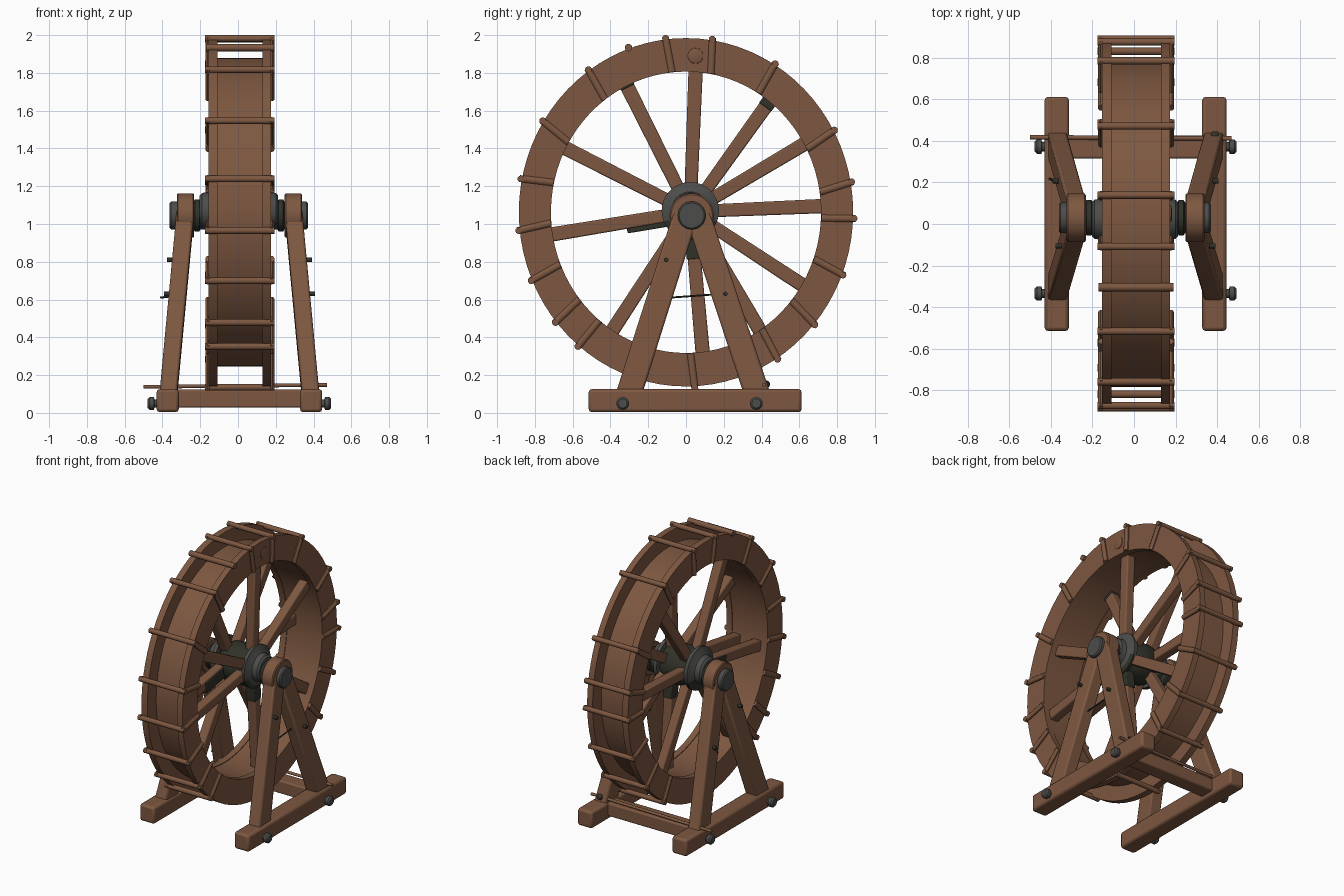
import bpy, bmesh, math, random
from mathutils import Vector

if "Cube" in bpy.data.objects:
    bpy.data.objects.remove(bpy.data.objects["Cube"])

random.seed(4)

def material(name, rgb):
    m = bpy.data.materials.new(name)
    m.diffuse_color = (*rgb, 1)
    m.use_nodes = True
    m.node_tree.nodes["Principled BSDF"].inputs["Base Color"].default_value = m.diffuse_color
    return m

WOOD = material("brown wood", (0.205, 0.096, 0.052))
IRON = material("dark grey iron", (0.072, 0.072, 0.070))
MOSS = material("dark olive grime", (0.030, 0.032, 0.022))

CY, CZ, RY, RZ = 0.0, 1.062, 0.885, 0.922     # wheel centre and slightly oval radii
AY, AZ = 0.03, 1.045                          # axle centre
X = Vector((1, 0, 0))

def finish(name, bm, mat, bevel=0):
    bmesh.ops.remove_doubles(bm, verts=bm.verts, dist=1e-5)
    bmesh.ops.recalc_face_normals(bm, faces=bm.faces)
    me = bpy.data.meshes.new(name)
    bm.to_mesh(me)
    bm.free()
    me.materials.append(mat)
    for p in me.polygons:
        p.use_smooth = True
    me.set_sharp_from_angle(angle=math.radians(35))
    ob = bpy.data.objects.new(name, me)
    bpy.context.collection.objects.link(ob)
    if bevel:
        b = ob.modifiers.new("bevel", "BEVEL")
        b.width, b.segments = bevel, 2
    return ob

def bar(bm, p, q, w, t, ref=X, n=4, w2=None):
    """Prism from p to q: t wide along ref, w wide across it, n sides."""
    p, q = Vector(p), Vector(q)
    d = (q - p).normalized()
    u = (ref - d * ref.dot(d)).normalized()
    v = d.cross(u)
    k = 1 / math.cos(math.pi / n) if n == 4 else 1
    rings = []
    for c, ww in ((p, w), (q, w2 or w)):
        rings.append([bm.verts.new(c + u * (math.cos(a) * t / 2 * k) + v * (math.sin(a) * ww / 2 * k))
                      for a in [(i + 0.5) * 2 * math.pi / n for i in range(n)]])
    a, b = rings
    bm.faces.new(a)
    bm.faces.new(b[::-1])
    for i in range(n):
        j = (i + 1) % n
        bm.faces.new((a[i], b[i], b[j], a[j]))

def lathe(name, prof, mat, cy, cz, sy=1, sz=1, n=32, closed=False, bevel=0):
    """Spin a profile of (x, radius) points around the x axis."""
    bm = bmesh.new()
    rows = [[bm.verts.new((x, cy + math.cos(2 * math.pi * i / n) * r * sy,
                           cz + math.sin(2 * math.pi * i / n) * r * sz)) for i in range(n)]
            for x, r in prof]
    for k in range(len(rows) if closed else len(rows) - 1):
        a, b = rows[k], rows[(k + 1) % len(rows)]
        for i in range(n):
            j = (i + 1) % n
            bm.faces.new((a[i], a[j], b[j], b[i]))
    if not closed:
        bm.faces.new(rows[0])
        bm.faces.new(rows[-1][::-1])
    return finish(name, bm, mat, bevel)

def on_wheel(x, deg, r):
    a = math.radians(deg)
    return Vector((x, CY + math.cos(a) * r * RY, CZ + math.sin(a) * r * RZ))

# Wheel: two side rims and the drum between them
for name, x0, x1 in (("left_rim", -0.155, -0.108), ("right_rim", 0.13, 0.174)):
    lathe(name, [(x0, 0.808), (x1, 0.808), (x1, 1.0), (x0, 1.0)], WOOD,
          CY, CZ, RY, RZ, 80, True)
lathe("drum", [(-0.112, 0.813), (0.134, 0.813), (0.134, 0.886), (-0.112, 0.886)], WOOD,
      CY, CZ, RY, RZ, 80, True)

# Paddle rods wrapping round the rims
for deg in (97, 81, 58, 28, 10, -2, -21, -40, -57, -87, 230, 219, 203, 186, 169, 148.5, 125.5):
    bm = bmesh.new()
    lean = random.uniform(-2, 2)
    xl, xr = -0.158, 0.178
    bar(bm, on_wheel(xl - 0.018, deg, 1.006), on_wheel(xr + 0.016, deg, 1.006),
        0.036, 0.036, Vector((0, 0.6, 0.8)), 12)
    for x in (xl, xr):
        bar(bm, on_wheel(x, deg, 1.015), on_wheel(x, deg + lean, 0.81), 0.038, 0.03, X, 12)
    finish("paddle_rod", bm, WOOD)
bm = bmesh.new()
bar(bm, on_wheel(-0.17, 110, 1.006), on_wheel(0.19, 110, 1.006), 0.04, 0.04, Vector((0, 0.6, 0.8)), 12)
finish("short_paddle_rod", bm, WOOD)

# Round wooden peg on the right rim
lathe("rim_peg", [(0.16, 0.045), (0.178, 0.04), (0.184, 0.02)], WOOD, 0.05, 1.89, n=24)

# Spokes in two alternating layers, with grimy sleeves on some
hub_c = Vector((0, 0.02, 1.065))
LAYERS = {"left": (-0.07, (116, 52, 2.5, -57, 237, 189)),
          "right": (0.095, (86, 29, -31, -83, 189, 153))}
GRIME = {-83: (0.08, 0.27), 189: (0.08, 0.4), 52: (0.91, 0.99), 116: (0.95, 0.99)}
for side, (x, angles) in LAYERS.items():
    for deg in angles:
        a = math.radians(deg)
        p = hub_c + Vector((x, math.cos(a) * 0.06, math.sin(a) * 0.06))
        q = on_wheel(x, deg, 0.835)
        bm = bmesh.new()
        bar(bm, p, q, 0.068, 0.065, w2=0.076)
        finish(side + "_spoke", bm, WOOD, 0.008)
        if deg in GRIME and (side, deg) != ("right", 189):
            s, e = GRIME[deg]
            drop = Vector((0, 0, -0.02 if deg == 189 else 0))
            bm = bmesh.new()
            bar(bm, p.lerp(q, s) + drop, p.lerp(q, e) + drop, 0.08, 0.072)
            finish(side + "_spoke_grime", bm, MOSS, 0.006)

# Hub, flanges (grimy on the underside) and axle
lathe("hub_barrel", [(-0.09, 0.125), (-0.05, 0.14), (0.07, 0.14), (0.11, 0.125)], MOSS, 0.02, 1.06)
for s, off in ((-1, 0.0), (1, 0.01)):
    flange = lathe("hub_flange", [(s * x + off, r) for x, r in
                   ((0.105, 0.15), (0.13, 0.152), (0.14, 0.125), (0.155, 0.1), (0.19, 0.094), (0.203, 0.08))],
                   IRON, 0.023, 1.07)
    flange.data.materials.append(MOSS)
    for f in flange.data.polygons:
        if f.center.z < 1.02 and abs(f.center.x) < 0.155 and len(f.vertices) == 4:
            f.material_index = 1
    lathe("axle_collar", [(s * x + off, r) for x, r in
          ((0.2, 0.075), (0.205, 0.086), (0.228, 0.086), (0.235, 0.075))], MOSS, AY, AZ)
lathe("axle", [(-0.362, 0.066), (-0.354, 0.074), (0.362, 0.074), (0.37, 0.066)], IRON, AY, AZ)

# Stand: for each side a base beam, two sloping legs, a rounded top and bolts
for side, s, off in (("left", -1, 0.0), ("right", 1, 0.015)):
    xb, xt = s * 0.372 + off, s * 0.278 + off
    bm = bmesh.new()
    bar(bm, (xb, -0.515, 0.065), (xb, 0.612, 0.065), 0.122, 0.117)
    finish(side + "_base_beam", bm, WOOD, 0.016)
    for name, y, dy in (("front_leg", -0.315, -0.028), ("back_leg", 0.39, 0.028)):
        bm = bmesh.new()
        bar(bm, (xb, y, 0.06), (xt, AY + dy, AZ + 0.015), 0.135, 0.092, w2=0.13)
        finish(side + "_" + name, bm, WOOD, 0.012)
    lathe(side + "_bearing_block", [(xt - 0.046, 0.11), (xt - 0.04, 0.117), (xt + 0.04, 0.117), (xt + 0.046, 0.11)],
          WOOD, AY, AZ, n=32)
    for y in (-0.335, 0.372):
        o = xb + s * 0.05
        lathe(side + "_base_bolt", [(o, 0.022), (o + s * 0.02, 0.022), (o + s * 0.024, 0.034),
              (o + s * 0.046, 0.034), (o + s * 0.056, 0.024)], IRON, y, 0.05, n=20)
    # Small nails on the legs
    for y, z, x in ((-0.105, 0.81, 0.355), (0.208, 0.63, 0.37)):
        x = s * x + off
        lathe(side + "_leg_nail", [(x - s * 0.03, 0.012), (x + s * 0.022, 0.012)], MOSS, y, z, n=12)

# Cross beam with a thin rod on top, joining the two base beams
bm = bmesh.new()
bar(bm, (-0.40, 0.37, 0.075), (0.42, 0.37, 0.075), 0.095, 0.11, Vector((0, 1, 0)))
finish("cross_beam", bm, WOOD, 0.01)
bm = bmesh.new()
bar(bm, (-0.50, 0.418, 0.138), (0.47, 0.412, 0.148), 0.02, 0.022, Vector((0, 1, 0)), 12)
finish("thin_cross_rod", bm, WOOD)
lathe("rod_knob", [(0.37, 0.014), (0.38, 0.02), (0.40, 0.02), (0.41, 0.014)], MOSS, 0.425, 0.152, n=12)

# Wire strung between the legs of the right frame
bm = bmesh.new()
bar(bm, (0.335, -0.13, 0.607), (0.335, 0.19, 0.63), 0.01, 0.01, X, 6)
finish("leg_wire", bm, MOSS)
bm = bmesh.new()
bar(bm, (-0.33, 0.18, 0.62), (-0.41, 0.22, 0.61), 0.012, 0.012, Vector((0, 0, 1)), 6)
finish("bent_wire_end", bm, MOSS)
